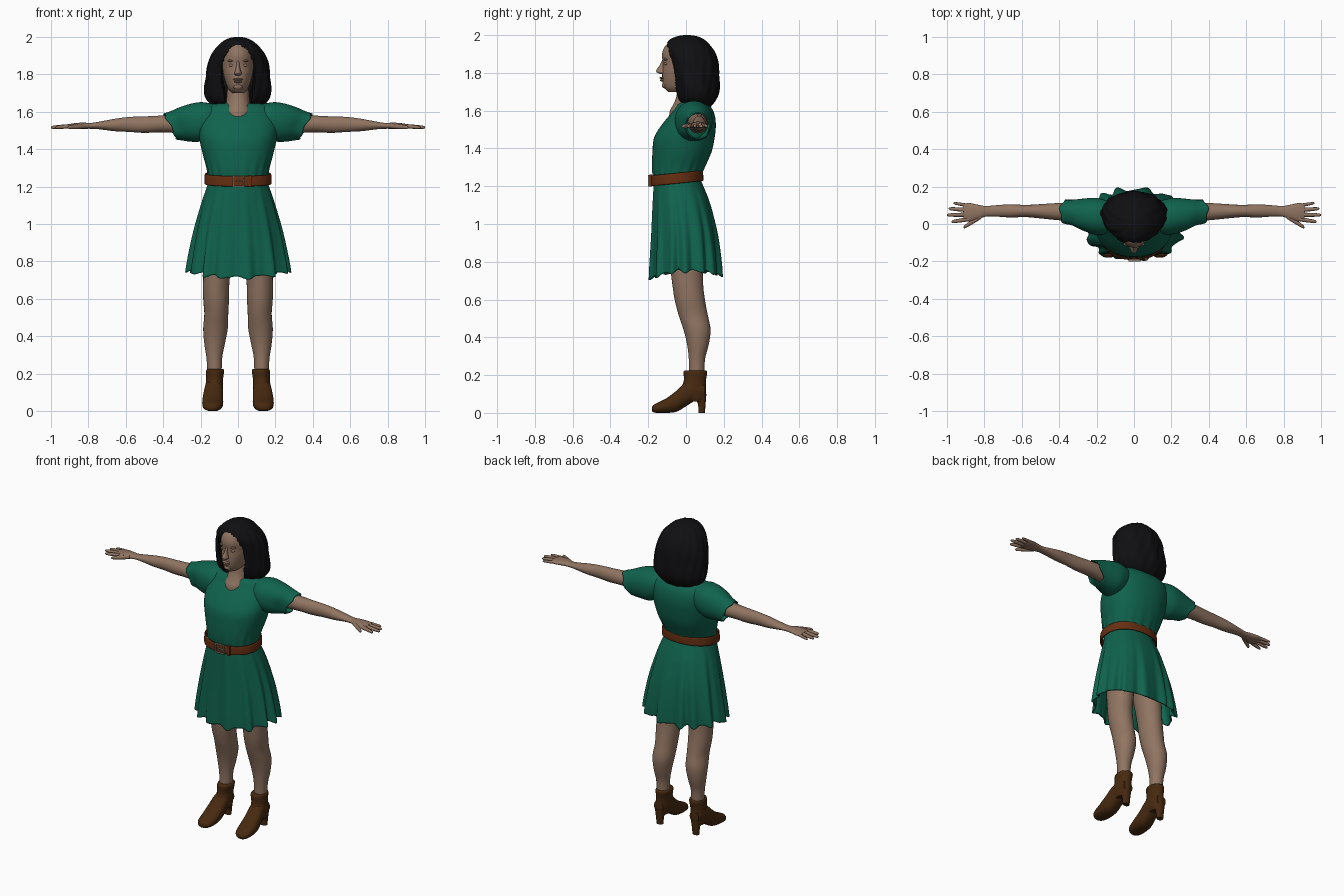
import bpy, bmesh
from math import sin, cos, pi, sqrt, radians

if "Cube" in bpy.data.objects:
    bpy.data.objects.remove(bpy.data.objects["Cube"], do_unlink=True)


def material(name, *rgb):
    m = bpy.data.materials.new(name)
    m.use_nodes = True
    m.diffuse_color = (*rgb, 1)
    m.node_tree.nodes["Principled BSDF"].inputs["Base Color"].default_value = (*rgb, 1)
    return m


SKIN = material("skin", .28, .175, .12)
GREEN = material("dress green", .005, .125, .075)
BLACK = material("hair black", .005, .005, .006)
TAN = material("belt brown", .13, .028, .006)
BROWN = material("boot brown", .062, .022, .005)
SILVER = material("buckle silver", .25, .22, .18)

ORDER = {"x": (0, 1, 2), "y": (1, 0, 2), "z": (1, 2, 0)}


def smooth_rows(rows, steps):
    """Catmull-Rom interpolation of the cross-section rows."""
    out = []
    for i in range(len(rows) - 1):
        quad = zip(rows[max(i - 1, 0)], rows[i], rows[i + 1], rows[min(i + 2, len(rows) - 1)])
        quad = list(quad)
        for k in range(steps):
            t = k / steps
            out.append([b + .5 * t * (c - a + t * (2*a - 5*b + 4*c - d + t * (3*(b - c) + d - a)))
                        for a, b, c, d in quad])
    return out + [list(rows[-1])]


def finish(name, bm, mat, mirror=False, thick=0):
    bmesh.ops.recalc_face_normals(bm, faces=bm.faces)
    me = bpy.data.meshes.new(name)
    bm.to_mesh(me)
    bm.free()
    me.materials.append(mat)
    ob = bpy.data.objects.new(name, me)
    bpy.context.collection.objects.link(ob)
    bpy.ops.object.select_all(action="DESELECT")
    ob.select_set(True)
    bpy.context.view_layer.objects.active = ob
    bpy.ops.object.shade_smooth_by_angle(angle=radians(50))
    if thick:
        ob.modifiers.new("thickness", "SOLIDIFY").thickness = thick
    if mirror:
        ob.modifiers.new("mirror", "MIRROR")
    return ob


def loft(name, axis, rows, mat, seg=32, steps=4, power=1, shape=None, caps=True, **kw):
    """Rows hold a position on the axis, then low/high limits on the other two axes."""
    bm = bmesh.new()
    rings = []
    for t, a0, a1, b0, b1 in smooth_rows(rows, steps):
        ring = []
        for k in range(seg):
            ang = 2 * pi * k / seg
            c, s = cos(ang), sin(ang)
            c = abs(c) ** power * (1 if c > 0 else -1)
            s = abs(s) ** power * (1 if s > 0 else -1)
            p = (t, (a0 + a1) / 2 + c * (a1 - a0) / 2, (b0 + b1) / 2 + s * (b1 - b0) / 2)
            p = [p[i] for i in ORDER[axis]]
            ring.append(bm.verts.new(shape(ang, *p) if shape else p))
        rings.append(ring)
    for r, q in zip(rings, rings[1:]):
        for k in range(seg):
            j = (k + 1) % seg
            bm.faces.new((r[k], r[j], q[j], q[k]))
    if caps:
        bm.faces.new(rings[0])
        bm.faces.new(rings[-1])
    return finish(name, bm, mat, **kw)


def sym(z, w, y0, y1):
    return (z, -w, w, y0, y1)


def bead(name, mat, centre, size, **kw):
    bm = bmesh.new()
    bmesh.ops.create_uvsphere(bm, u_segments=16, v_segments=10, radius=1)
    bmesh.ops.scale(bm, vec=size, verts=bm.verts)
    bmesh.ops.translate(bm, vec=centre, verts=bm.verts)
    return finish(name, bm, mat, **kw)


def box(name, mat, centre, size):
    bm = bmesh.new()
    bmesh.ops.create_cube(bm, size=1)
    bmesh.ops.scale(bm, vec=size, verts=bm.verts)
    bmesh.ops.translate(bm, vec=centre, verts=bm.verts)
    return finish(name, bm, mat)


# Head, neck and facial relief
loft("neck", "z", [sym(1.56, .07, -.09, .09), sym(1.60, .08, -.085, .1), sym(1.635, .068, -.066, .1),
                   sym(1.68, .06, -.05, .08), sym(1.76, .055, -.04, .07)], SKIN)
loft("head", "z", [sym(1.70, .03, -.095, .03), sym(1.72, .05, -.115, .06), sym(1.75, .064, -.124, .08),
                   sym(1.80, .078, -.126, .09), sym(1.85, .084, -.122, .1), sym(1.90, .082, -.127, .1),
                   sym(1.945, .065, -.108, .08), sym(1.975, .03, -.06, .03)], SKIN)
loft("nose", "z", [sym(1.793, .012, -.135, -.1), sym(1.803, .02, -.155, -.1), sym(1.815, .016, -.157, -.1),
                   sym(1.84, .01, -.14, -.1), sym(1.87, .008, -.125, -.1)], SKIN, seg=16)
bead("upper_lip", SKIN, (0, -.126, 1.773), (.026, .014, .006))
bead("lower_lip", SKIN, (0, -.124, 1.761), (.022, .014, .007))
bead("chin", SKIN, (0, -.11, 1.733), (.024, .018, .016))
bead("eyelids", SKIN, (.034, -.106, 1.848), (.016, .01, .008), mirror=True)
bead("brows", SKIN, (.034, -.105, 1.872), (.022, .014, .007), mirror=True)


# Wavy hair, opened in front around the face
def hair_shape(a, x, y, z):
    wave = 1 + .018 * sin(9 * a + 14 * z) + .012 * sin(17 * a - 30 * z)
    x, y = x * wave, .04 + (y - .04) * wave
    if z > 1.79:
        w = .088 * sqrt(max(0, 1 - ((z - 1.79) / .16) ** 2))
    else:
        w = .088 - (1.79 - z) * .17
    if abs(x) < w:
        y = max(y, .01)
    return x, y, z


loft("hair", "z", [sym(1.62, .10, .02, .13), sym(1.65, .155, -.04, .155), sym(1.70, .177, -.062, .174),
                   sym(1.78, .172, -.078, .175), sym(1.86, .16, -.095, .168), sym(1.92, .135, -.108, .148),
                   sym(1.97, .088, -.09, .105), sym(1.992, .05, -.05, .065), sym(2.0, .012, -.01, .02)],
     BLACK, seg=112, steps=6, shape=hair_shape)


# Bodice, gathered above the waist
def gathers(a, x, y, z):
    g = 1 + .022 * cos(18 * a) * max(0, (1.38 - z) / .14)
    return x * g, -.04 + (y + .04) * g, z


loft("bodice", "z", [sym(1.22, .155, -.17, .075), sym(1.25, .158, -.175, .078), sym(1.30, .167, -.18, .1),
                     sym(1.38, .19, -.178, .135), sym(1.46, .207, -.168, .152), sym(1.53, .212, -.125, .158),
                     sym(1.59, .2, -.075, .148), sym(1.63, .165, -.048, .122), sym(1.648, .1, -.02, .09)],
     GREEN, seg=96, power=.9, shape=gathers)


# Short sleeves with slanted cuffs
def cuff_slant(a, x, y, z):
    f = min(1, max(0, (x - .2) / .15))
    return x + .5 * f * (z - 1.52) + .006 * f * cos(5 * a), y, z


loft("sleeves", "x", [(.10, -.03, .11, 1.5, 1.635), (.16, -.055, .13, 1.46, 1.647), (.21, -.055, .14, 1.44, 1.65),
                      (.27, -.035, .135, 1.44, 1.63), (.32, -.01, .13, 1.445, 1.605),
                      (.36, -.002, .13, 1.45, 1.59)],
     GREEN, seg=48, power=.92, shape=cuff_slant, caps=False, thick=.008, mirror=True)


# Pleated skirt with a wavy hem
def pleats(a, x, y, z):
    f = max(0, (1.24 - z) / .52)
    fold = cos(14 * a + .9 * sin(3 * a)) + .35 * cos(23 * a + 1)
    g = 1 + .055 * f * fold
    return x * g, (y + .02) * g - .02, z + f * (.03 * cos(a) ** 2 - .008 * fold + .008 * sin(a))


loft("skirt", "z", [sym(1.245, .152, -.168, .072), sym(1.2, .165, -.172, .092), sym(1.1, .195, -.176, .13),
                    sym(.95, .232, -.18, .165), sym(.8, .258, -.186, .183), sym(.72, .268, -.188, .187)],
     GREEN, seg=176, steps=5, power=.9, shape=pleats, caps=False, thick=.008)


# Belt sloping down to the front, with keeper and buckle
def slope(a, x, y, z):
    return x, y, z + .1 * (y + .05)


loft("belt", "z", [sym(1.214, .176, -.186, .088), sym(1.22, .18, -.192, .092), sym(1.264, .178, -.192, .09),
                   sym(1.27, .173, -.186, .085)], TAN, seg=64, power=.9, shape=slope, caps=False, thick=.012)
for side in (-1, 1):
    box("buckle_side", SILVER, (.003 + side * .029, -.195, 1.229), (.007, .012, .062))
    box("buckle_bar", SILVER, (.003, -.195, 1.229 + side * .028), (.062, .012, .007))
box("buckle_prong", SILVER, (.01, -.196, 1.229), (.046, .01, .006))
box("belt_keeper", TAN, (.065, -.187, 1.23), (.016, .014, .064))

# Arms with hands
loft("arms", "x", [(.24, .01, .115, 1.48, 1.59), (.4, .02, .112, 1.49, 1.58), (.5, .03, .106, 1.487, 1.575),
                   (.58, .037, .102, 1.492, 1.572), (.66, .035, .105, 1.496, 1.562),
                   (.74, .04, .1, 1.506, 1.547), (.79, .04, .096, 1.509, 1.54), (.83, .026, .102, 1.508, 1.542),
                   (.88, .013, .112, 1.508, 1.538), (.91, .022, .108, 1.513, 1.532)], SKIN, mirror=True)


def finger(name, x0, y0, x1, y1, r):
    rows = []
    for t, s in ((0, 1), (.35, 1), (.7, .9), (.93, .7), (1, .25)):
        y, z = y0 + t * (y1 - y0), 1.524 - .008 * t
        rows.append((x0 + t * (x1 - x0), y - r * s, y + r * s, z - r * s, z + r * s))
    loft(name, "x", rows, SKIN, seg=12, steps=3, mirror=True)


finger("index_fingers", .88, .026, .975, .012, .011)
finger("middle_fingers", .88, .05, 1.0, .048, .011)
finger("ring_fingers", .88, .074, .99, .082, .011)
finger("little_fingers", .875, .097, .965, .112, .009)
finger("thumbs", .815, .042, .91, -.018, .013)

# Legs
loft("legs", "z", [(1.1, .01, .15, -.12, .08), (.9, .02, .18, -.1, .09), (.7, .045, .186, -.075, .09),
                   (.6, .048, .186, -.06, .1), (.52, .052, .18, -.04, .115), (.44, .055, .186, -.013, .13),
                   (.36, .07, .18, .006, .12), (.28, .085, .168, .015, .1), (.18, .087, .163, .015, .098)],
     SKIN, mirror=True)

# Heeled ankle boots
loft("boot_shafts", "z", [(.06, .097, .163, 0, .098), (.08, .087, .172, -.025, .106), (.12, .08, .175, -.03, .107),
                          (.17, .08, .17, -.012, .106), (.215, .074, .17, -.013, .112),
                          (.225, .08, .165, -.005, .106)], BROWN, mirror=True)
loft("boot_feet", "y", [(.1, .097, .163, .085, .15), (.05, .083, .175, .066, .17), (0, .08, .181, .035, .163),
                        (-.05, .079, .189, .006, .118), (-.1, .08, .191, 0, .08), (-.15, .09, .185, 0, .054),
                        (-.172, .107, .17, .003, .042), (-.18, .125, .15, .01, .03)],
     BROWN, power=.85, mirror=True)
loft("boot_heels", "z", [(0, .11, .152, .066, .1), (.05, .106, .156, .062, .104), (.1, .095, .166, .035, .108)],
     BROWN, seg=20, power=.8, mirror=True)
